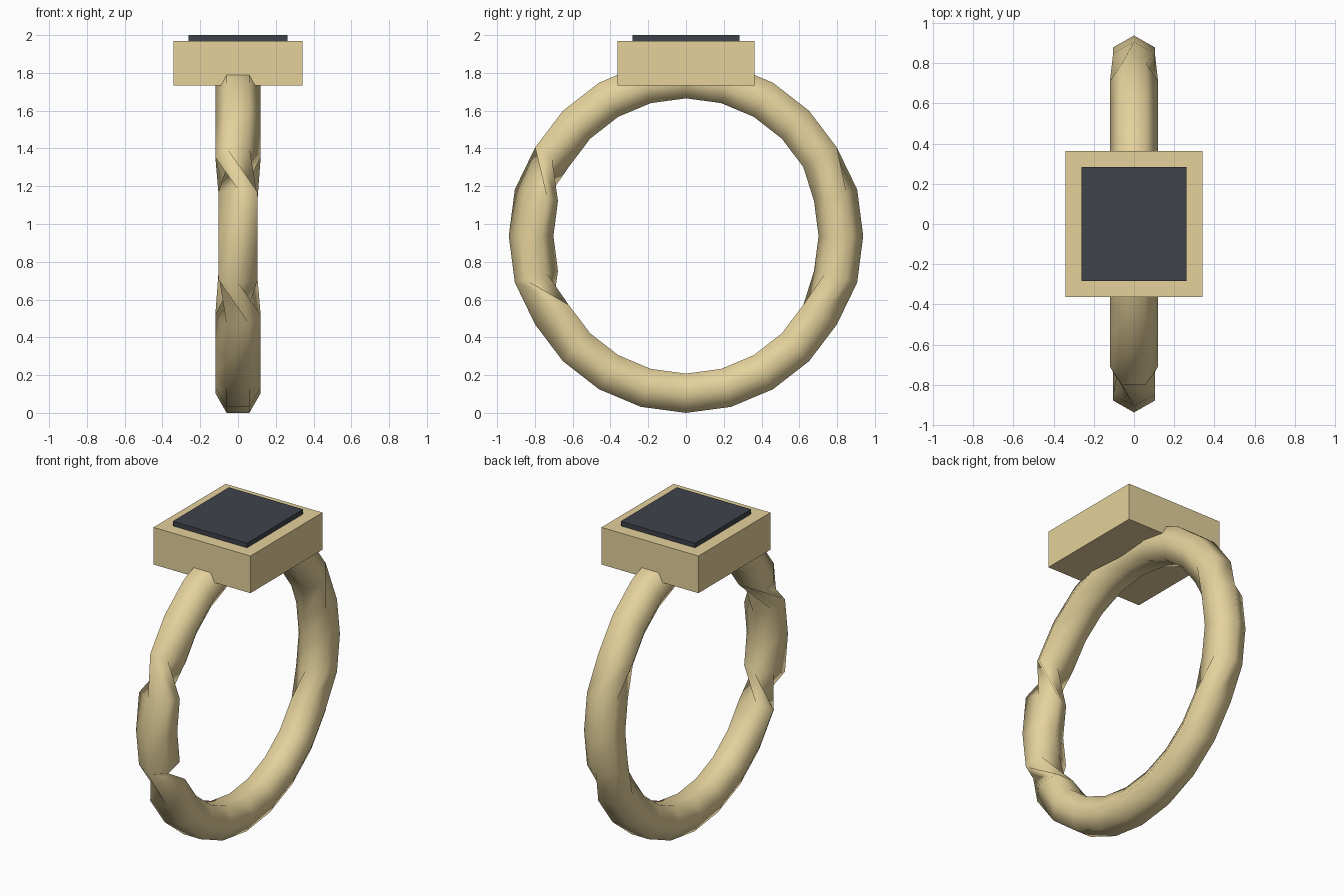
import bpy, bmesh, math

if "Cube" in bpy.data.objects:
    bpy.data.objects.remove(bpy.data.objects["Cube"])


def material(name, color):
    m = bpy.data.materials.new(name)
    m.diffuse_color = (*color, 1)
    m.use_nodes = True
    m.node_tree.nodes["Principled BSDF"].inputs["Base Color"].default_value = m.diffuse_color
    return m


gold = material("gold", (0.78, 0.64, 0.33))
dark = material("dark_stone", (0.05, 0.055, 0.07))


def box(name, size, z0, z1, mat):
    bpy.ops.mesh.primitive_cube_add(size=1, location=(0, 0, (z0 + z1) / 2))
    ob = bpy.context.object
    ob.name = name
    ob.scale = (size[0], size[1], z1 - z0)
    bpy.ops.object.transform_apply(location=False, rotation=False, scale=True)
    ob.data.materials.append(mat)


# Band: hexagonal section swept around 24 stations, twisting at both sides
R, r, cz, y_squash = 0.8325, 0.12, 0.9365, 0.985
N, SIDES = 24, 6
twist_into = {5: 30, 8: 30, 17: -90, 20: -90}   # degrees added at a station
bm = bmesh.new()
rings, twist = [], 0
for i in range(N):
    twist += twist_into.get(i, 0)
    # station 0 is the bottom; travel up the +y side and down the -y side
    a = math.radians(-90 + 360 * i / N)
    # inverse direction keeps the corner angle measured from +x outward
    ring = []
    for j in range(SIDES):
        t = math.radians(60 * j + twist)
        d = R + r * math.sin(t)
        ring.append(bm.verts.new((r * math.cos(t), y_squash * d * math.cos(a),
                                  cz + d * math.sin(a))))
    rings.append(ring)
shift = round(twist / 60)                       # realign the closing seam
for i in range(N):
    for j in range(SIDES):
        k = (j + 1) % SIDES
        s = shift if i == N - 1 else 0
        nxt = rings[(i + 1) % N]
        bm.faces.new((rings[i][j], rings[i][k],
                      nxt[(k + s) % SIDES], nxt[(j + s) % SIDES]))
for f in bm.faces:
    f.smooth = True
bmesh.ops.recalc_face_normals(bm, faces=bm.faces)
mesh = bpy.data.meshes.new("band")
bm.to_mesh(mesh)
bm.free()
mesh.materials.append(gold)
band = bpy.data.objects.new("band", mesh)
bpy.context.collection.objects.link(band)

# Square setting and the flat stone on top
box("setting", (0.684, 0.726), 1.733, 1.97, gold)
box("stone", (0.524, 0.566), 1.90, 2.0, dark)
